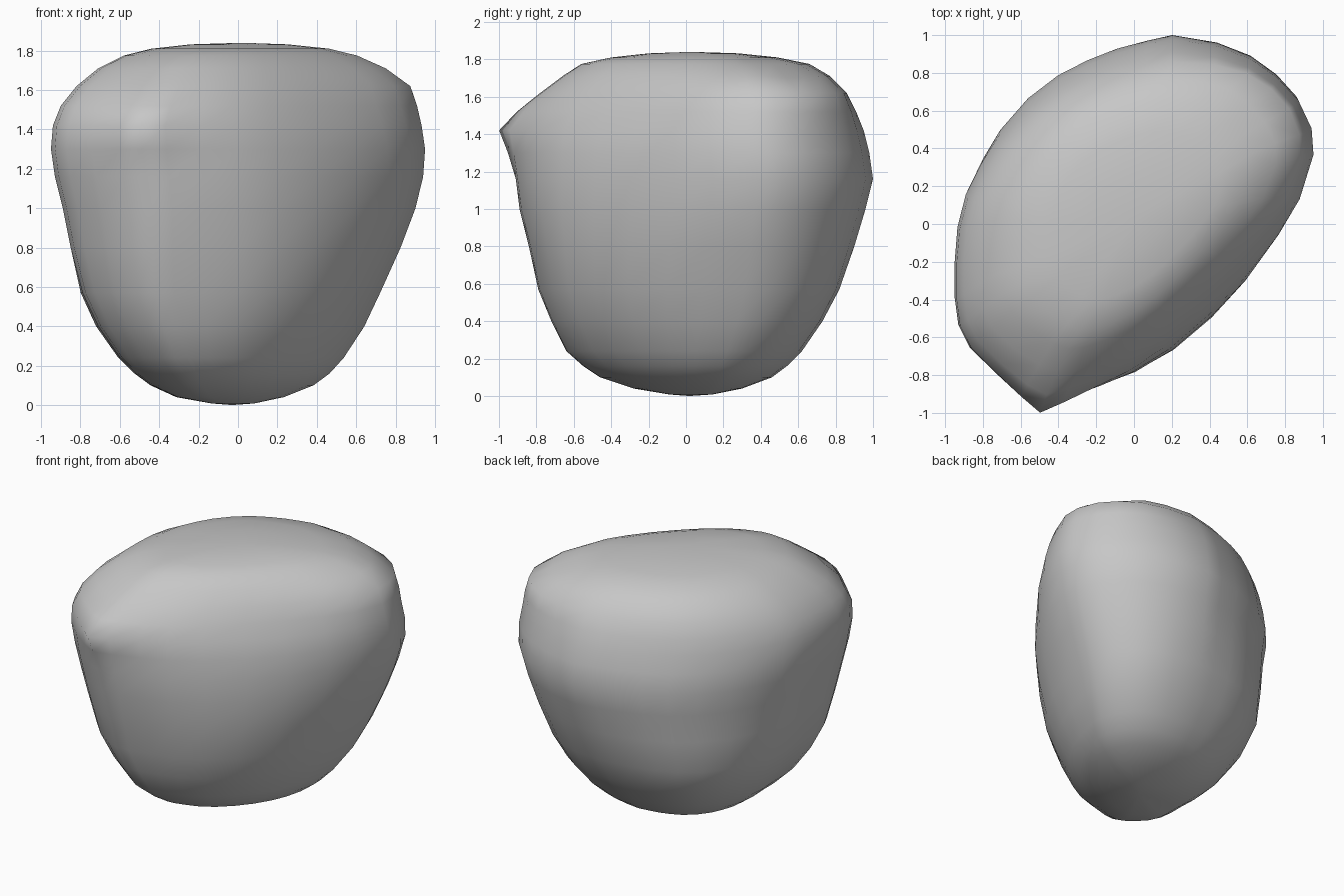
import bpy
import bmesh
from math import exp
from mathutils import Vector

default = bpy.data.objects.get("Cube")
if default:
    bpy.data.objects.remove(default)

# Grey stone material
stone = bpy.data.materials.new("stone grey")
stone.use_nodes = True
grey = (0.57, 0.57, 0.57, 1)
stone.diffuse_color = grey
stone.node_tree.nodes["Principled BSDF"].inputs["Base Color"].default_value = grey

# Widest plan outline, counterclockwise
OUTLINE = [
    (.95, .38), (.94, .52), (.87, .67), (.76, .79), (.62, .89), (.44, .96),
    (.2, 1), (.06, .97), (-.1, .93), (-.26, .87), (-.42, .79), (-.58, .67),
    (-.73, .5), (-.82, .35), (-.9, .18), (-.94, 0), (-.95, -.2), (-.95, -.38),
    (-.93, -.53), (-.87, -.65), (-.74, -.78), (-.59, -.88), (-.48, -.92),
    (-.36, -.91), (-.18, -.86), (0, -.79), (.2, -.67), (.41, -.49),
    (.6, -.29), (.77, -.06), (.88, .14),
]

# Extents by height: z, x low, x high, y low, y high
LEVELS = [
    (.008, -.13, .08, -.09, .14), (.04, -.31, .23, -.28, .3),
    (.1, -.44, .38, -.46, .46), (.16, -.52, .46, -.55, .54),
    (.24, -.6, .53, -.64, .62), (.4, -.71, .63, -.72, .73),
    (.57, -.79, .71, -.79, .82), (.8, -.85, .82, -.84, .9),
    (1, -.89, .9, -.89, .96), (1.16, -.93, .94, -.91, 1),
    (1.3, -.95, .95, -.92, .98), (1.42, -.94, .93, -.92, .95),
    (1.52, -.9, .9, -.87, .91), (1.62, -.82, .86, -.78, .86),
    (1.71, -.71, .74, -.66, .77), (1.775, -.58, .6, -.56, .66),
    (1.81, -.44, .46, -.4, .49), (1.832, -.24, .25, -.2, .28),
]


def bounds(values):
    return min(values), max(values)


def remap(value, source, low, high):
    return low + (value - source[0]) / (source[1] - source[0]) * (high - low)


def bump(value, centre, width):
    return exp(-((value - centre) / width) ** 2)


def flank_bulge(x, y, z):
    """Outward push of the two broad flanks, along the short diagonal."""
    middle = max(0, 1 - ((x + y) / 1.15) ** 2)
    if x - y > 0:
        return middle * (.055 * bump(z, .6, .4) - .045 * bump(z, 1.55, .25))
    return -middle * (.055 * bump(z, .45, .4) - .02 * bump(z, 1.4, .25))


def end_bulge(x, y, z):
    """Outward push of the rounded back end, along the long diagonal."""
    if x + y < 0:
        return 0
    middle = max(0, 1 - ((x - y) / .75) ** 2)
    return middle * (.03 * bump(z, .5, .35) + .035 * bump(z, 1.62, .15))


# Stack scaled outlines into the body
bm = bmesh.new()
x_span = bounds([p[0] for p in OUTLINE])
y_span = bounds([p[1] for p in OUTLINE])
rings = []
for z, x0, x1, y0, y1 in LEVELS:
    ring = []
    for x, y in OUTLINE:
        side, end = flank_bulge(x, y, z), end_bulge(x, y, z)
        ring.append(bm.verts.new((remap(x, x_span, x0, x1) + end + side,
                                  remap(y, y_span, y0, y1) + end - side, z)))
    rings.append(ring)
count = len(OUTLINE)
for lower, upper in zip(rings, rings[1:]):
    for i in range(count):
        j = (i + 1) % count
        bm.faces.new((lower[i], lower[j], upper[j], upper[i]))

# Close the bottom and the top
base = bm.verts.new((-.03, .02, 0))
crown = bm.verts.new((.02, .03, 1.84))
for i in range(count):
    j = (i + 1) % count
    bm.faces.new((base, rings[0][j], rings[0][i]))
    bm.faces.new((crown, rings[-1][i], rings[-1][j]))

# Pull out the small pointed corner
corner = Vector((-.48, -.92, 1.42))
for v in bm.verts:
    pull = max(0, 1 - (v.co - corner).length / .2)
    v.co += Vector((-.02, -.08, 0)) * pull

# Shallow dimple on the shoulder
dimple = Vector((.68, .6, 1.71))
for v in bm.verts:
    v.co += Vector((-.02, -.02, -.02)) * max(0, 1 - (v.co - dimple).length / .12)

bmesh.ops.recalc_face_normals(bm, faces=bm.faces)
mesh = bpy.data.meshes.new("pebble")
bm.to_mesh(mesh)
bm.free()
mesh.materials.append(stone)
mesh.shade_smooth()
pebble = bpy.data.objects.new("pebble", mesh)
bpy.context.collection.objects.link(pebble)
